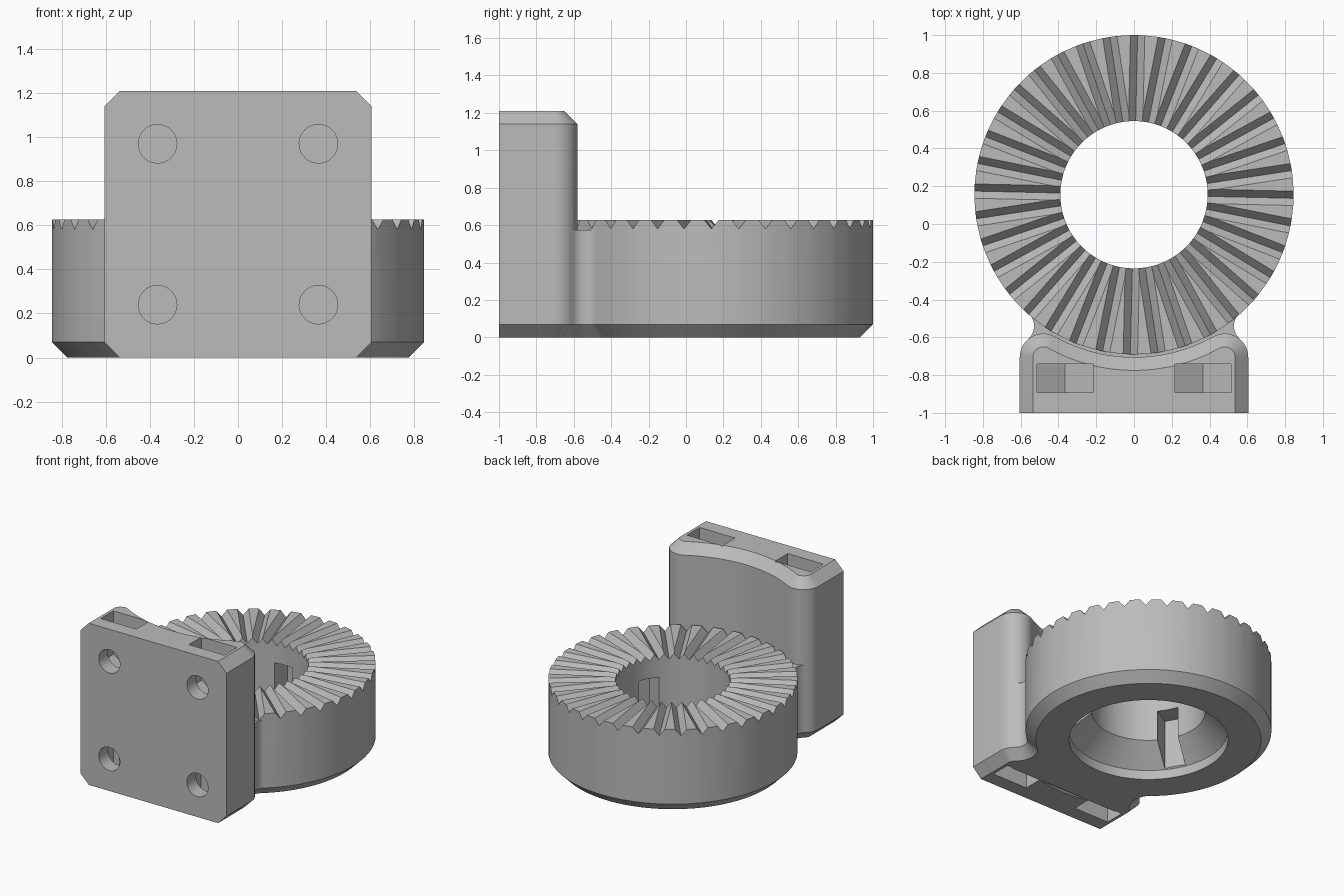
import bpy, bmesh
from math import sin, cos, asin, pi, radians, sqrt, atan2
from mathutils import Vector

if "Cube" in bpy.data.objects:
    bpy.data.objects.remove(bpy.data.objects["Cube"])

grey = bpy.data.materials.new("plain grey")
grey.use_nodes = True
COLOUR = (0.5, 0.5, 0.5, 1)
grey.diffuse_color = COLOUR
grey.node_tree.nodes["Principled BSDF"].inputs["Base Color"].default_value = COLOUR

RING_Y = 0.155
RING_R = 0.845
BORE_R = 0.39
CHAMFER = 0.07
HEIGHT = 1.21


def loft(name, loops, closed=False):
    """Skin equal-length loops of points; cap the ends unless closed."""
    bm = bmesh.new()
    rows = [[bm.verts.new(p) for p in loop] for loop in loops]
    n = len(rows[0])
    pairs = list(zip(rows, rows[1:]))
    if closed:
        pairs.append((rows[-1], rows[0]))
    else:
        bm.faces.new(rows[0])
        bm.faces.new(rows[-1])
    for a, b in pairs:
        for i in range(n):
            j = (i + 1) % n
            bm.faces.new((a[i], a[j], b[j], b[i]))
    bmesh.ops.remove_doubles(bm, verts=bm.verts, dist=1e-5)
    bmesh.ops.recalc_face_normals(bm, faces=bm.faces)
    mesh = bpy.data.meshes.new(name)
    bm.to_mesh(mesh)
    bm.free()
    mesh.materials.append(grey)
    obj = bpy.data.objects.new(name, mesh)
    bpy.context.collection.objects.link(obj)
    return obj


def combine(target, other, operation):
    """Apply a boolean and discard the second object."""
    mod = target.modifiers.new(operation, 'BOOLEAN')
    mod.operation = operation
    mod.solver = 'EXACT'
    mod.object = other
    bpy.context.view_layer.objects.active = target
    bpy.ops.object.modifier_apply(modifier=mod.name)
    bpy.data.objects.remove(other)


def arc(cx, cy, r, start, end, n):
    return [(cx + r * cos(start + (end - start) * i / n),
             cy + r * sin(start + (end - start) * i / n)) for i in range(n + 1)]


def mirrored(half):
    """Complete a right half outline with its mirror image."""
    return half + [(-x, y) for x, y in reversed(half) if abs(x) > 1e-6]


def at_height(outline, z):
    return [(x, y, z) for x, y in outline]


# Toothed ring: V grooves of constant width meet near the bore
TEETH = 36
GROOVE = 0.038
ROOT, CREST = 0.58, 0.627
PHASE = pi / 2 - radians(1.3)


def ring_loop(r, z=None):
    edge = min(asin(GROOVE / r), pi / TEETH)
    high = ROOT + (CREST - ROOT) * min(1, r * sin(edge) / GROOVE)
    loop = []
    for i in range(TEETH):
        mid = PHASE + 2 * pi * i / TEETH
        for a, top in ((mid - edge, high), (mid, ROOT), (mid + edge, high)):
            loop.append((r * cos(a), RING_Y + r * sin(a), top if z is None else z))
    return loop


COUNTERBORE = 0.546
ring = loft("toothed_ring", [
    ring_loop(RING_R), ring_loop(GROOVE / sin(pi / TEETH)), ring_loop(BORE_R),
    ring_loop(BORE_R, 0.22), ring_loop(COUNTERBORE, 0.07), ring_loop(COUNTERBORE, 0),
    ring_loop(RING_R - CHAMFER, 0), ring_loop(RING_R, CHAMFER)], closed=True)

# Three key notches in the bore
for k in range(3):
    a = pi / 2 + 2 * pi * k / 3
    out, side = Vector((cos(a), sin(a))), Vector((-sin(a), cos(a)))
    base = [Vector((0, RING_Y)) + out * r + side * s
            for r, s in ((0.2, -0.075), (0.535, -0.075), (0.535, 0.075), (0.2, 0.075))]
    cutter = loft("notch_cutter", [at_height(base, 0.03), at_height(base, 0.45)])
    combine(ring, cutter, 'DIFFERENCE')

# Mounting block: rounded back corners tangent to an arc that clears the ring
CX, CY, CR, CLEAR = 0.48, -0.705, 0.125, 0.86
lean = atan2(RING_Y - CY, -CX)


def block_outline(d):
    half = [(CX + CR - d, -1)]
    half += arc(CX, CY, CR - d, 0, lean, 14)
    half += arc(0, RING_Y, CLEAR + d, lean - pi, -pi / 2, 14)[1:]
    return mirrored(half)


block = loft("mounting_block", [
    at_height(block_outline(d), z) for z, d in
    ((0, CHAMFER), (CHAMFER, 0), (HEIGHT - CHAMFER, 0), (HEIGHT, CHAMFER))])


# Neck with concave fillets joining ring and block
def neck_outline(d):
    fillet = arc(0.62, -0.54, 0.091 + d, radians(131.7), radians(229.7), 12)
    return mirrored([(0.45, -0.45)] + fillet + [(0.46, -0.75)])


neck = loft("neck", [at_height(neck_outline(d), z)
                     for z, d in ((0, CHAMFER), (CHAMFER, 0), (0.575, 0))])

# Bolt holes, each meeting a nut pocket open to the nearer end of the block
NUT = 0.1475
TIP = NUT * 2 / sqrt(3)
for x in (-0.365, 0.365):
    for z, up in ((0.97, 1), (0.24, -1)):
        circle = arc(x, z, 0.0875, 0, 2 * pi, 32)[:-1]
        hole = loft("bolt_hole_cutter", [[(u, y, v) for u, v in circle] for y in (-1.1, -0.7)])
        combine(block, hole, 'DIFFERENCE')
        pocket = [(x - NUT, z + up * 0.4), (x - NUT, z - up * TIP / 2), (x, z - up * TIP),
                  (x + NUT, z - up * TIP / 2), (x + NUT, z + up * 0.4)]
        slot = loft("nut_pocket_cutter", [[(u, y, v) for u, v in pocket] for y in (-0.892, -0.742)])
        combine(block, slot, 'DIFFERENCE')

# Join into one solid; the neck stays clear of the nut pockets
combine(ring, neck, 'UNION')
combine(ring, block, 'UNION')
ring.name = "toothed_ring_bracket"

bpy.ops.object.select_all(action='DESELECT')
ring.select_set(True)
bpy.context.view_layer.objects.active = ring
bpy.ops.object.shade_smooth_by_angle(angle=radians(25))
